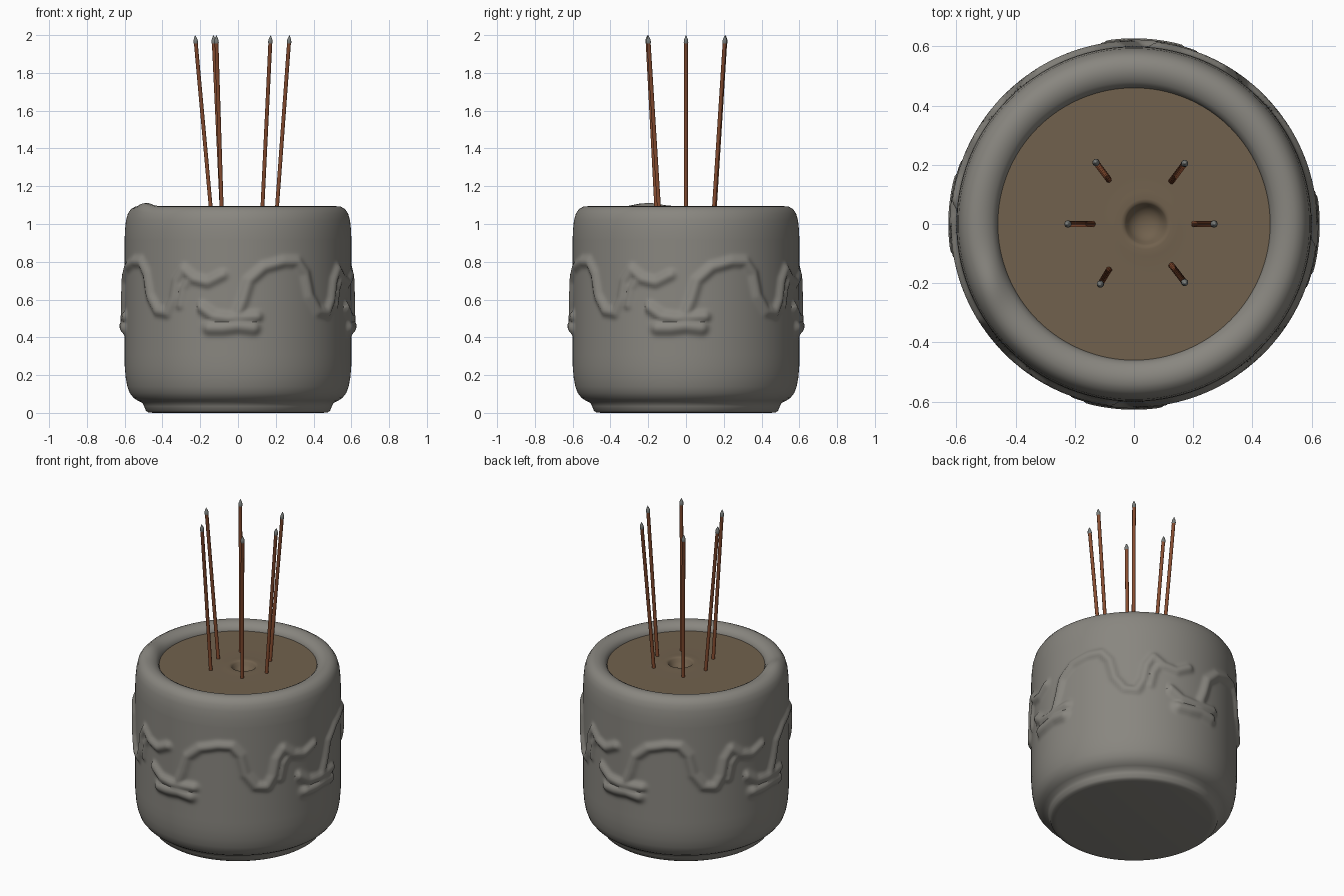
import bpy, math
from mathutils import Vector

if "Cube" in bpy.data.objects:
    bpy.data.objects.remove(bpy.data.objects["Cube"])


def material(name, rgb):
    m = bpy.data.materials.new(name)
    m.diffuse_color = (*rgb, 1)
    m.use_nodes = True
    m.node_tree.nodes["Principled BSDF"].inputs["Base Color"].default_value = m.diffuse_color
    return m


STONE = material("grey_stone", (0.25, 0.24, 0.215))
SAND = material("brown_sand", (0.165, 0.12, 0.075))
STICK = material("rust_brown", (0.25, 0.075, 0.03))
ASH = material("grey_ash", (0.20, 0.21, 0.20))


def make_object(name, verts, faces, mats):
    me = bpy.data.meshes.new(name)
    me.from_pydata(verts, [], faces)
    for m in mats:
        me.materials.append(m)
    ob = bpy.data.objects.new(name, me)
    bpy.context.collection.objects.link(ob)
    me.polygons.foreach_set("use_smooth", [True] * len(me.polygons))
    return ob


def ring_faces(rings, n):
    return [(i * n + j, i * n + (j + 1) % n, (i + 1) * n + (j + 1) % n, (i + 1) * n + j)
            for i in range(rings - 1) for j in range(n)]


# Carved relief: strokes in (arc length, height), repeated on four sides
PERIOD = 2 * math.pi * 0.6 / 4
STROKES = [
    (0.017, 0.026, [(-0.01, 0.50), (0.03, 0.60), (0.06, 0.70), (0.14, 0.77), (0.25, 0.80),
                    (0.33, 0.80), (0.38, 0.74), (0.41, 0.62), (0.47, 0.54), (0.54, 0.53),
                    (0.58, 0.60), (0.60, 0.70), (0.64, 0.76), (0.70, 0.71), (0.78, 0.69),
                    (0.86, 0.73)]),
    (0.020, 0.028, [(-0.20, 0.56), (-0.13, 0.51), (-0.05, 0.50), (0.10, 0.51)]),
    (0.024, 0.034, [(-0.15, 0.45), (-0.08, 0.45), (0.0, 0.46), (0.08, 0.45)]),
    (0.012, 0.022, [(0.62, 0.57), (0.64, 0.66), (0.69, 0.73)]),
]


def seg_dist2(p, a, b):
    dx, dy = b[0] - a[0], b[1] - a[1]
    t = ((p[0] - a[0]) * dx + (p[1] - a[1]) * dy) / (dx * dx + dy * dy)
    t = min(1, max(0, t))
    return (p[0] - a[0] - t * dx) ** 2 + (p[1] - a[1] - t * dy) ** 2


def relief(s, z):
    if not 0.33 < z < 0.9:
        return 0
    s = (s + 0.22) % PERIOD - 0.22
    best = 0
    for amp, w, pts in STROKES:
        for off in (0, PERIOD):
            p = (s + off, z)
            d2 = min(seg_dist2(p, a, b) for a, b in zip(pts, pts[1:]))
            best = max(best, amp * math.exp(-(d2 / (w * w)) ** 1.3))
    return best * 1.15


# Pot: lathed profile with relief and a small lump on the rim
profile = [(0.0, 0.0), (0.45, 0.0), (0.475, 0.003), (0.488, 0.012), (0.497, 0.035), (0.505, 0.052),
           (0.53, 0.064), (0.553, 0.08), (0.573, 0.105), (0.586, 0.14), (0.595, 0.19), (0.6, 0.25)]
profile += [(0.6, 0.25 + 0.0115 * i) for i in range(5, 60)]
profile += [(0.598, 0.97), (0.593, 1.02), (0.583, 1.055), (0.566, 1.08), (0.543, 1.092),
            (0.52, 1.094), (0.50, 1.09), (0.48, 1.08), (0.467, 1.067), (0.46, 1.05),
            (0.458, 1.02), (0.456, 0.97)]
N = 288
verts = []
for r, z in profile:
    for j in range(N):
        a = 2 * math.pi * j / N
        rr = r + relief((a + math.pi / 2) * 0.6, z) if r > 0.59 else r
        x, y, zz = rr * math.cos(a), rr * math.sin(a), z
        if z > 1.03 and r > 0.47:
            zz += 0.018 * math.exp(-((x + 0.49) / 0.055) ** 2 - ((y + 0.21) / 0.10) ** 2)
        verts.append((x, y, zz))
pot = make_object("pot", verts, ring_faces(len(profile), N), [STONE])

# Sand fill with an off-centre round hollow
HOLE_X = 0.04
sand_profile = [(0.0, -0.05), (0.025, -0.047), (0.045, -0.038), (0.06, -0.022), (0.068, -0.006),
                (0.075, 0.001), (0.085, 0.003), (0.11, 0.001), (0.15, 0.0), (0.25, 0.0), (0.462, 0.0)]
M = 96
verts = []
for r, dz in sand_profile:
    k = max(0, (r - 0.11) / (0.462 - 0.11))
    cx = HOLE_X * (1 - k)
    for j in range(M):
        a = 2 * math.pi * j / M
        verts.append((cx + r * math.cos(a), r * math.sin(a), 1.05 + dz))
make_object("sand", verts, ring_faces(len(sand_profile), M), [SAND])


# Incense sticks: thin leaning rods with pointed ash tips
def incense(name, base, tip):
    b = Vector((*base, 1.04))
    t = Vector((*tip, 2.0))
    axis = (t - b).normalized()
    u = axis.orthogonal().normalized()
    v = axis.cross(u)
    length = (t - b).length
    rings = [(-0.04, 0.0), (-0.04, 0.0105), (length - 0.045, 0.0105), (length - 0.04, 0.0125),
             (length - 0.025, 0.011), (length - 0.01, 0.005), (length, 0.0)]
    n = 12
    vs = [b + axis * h + (u * math.cos(2 * math.pi * j / n) + v * math.sin(2 * math.pi * j / n)) * r
          for h, r in rings for j in range(n)]
    ob = make_object(name, vs, ring_faces(len(rings), n), [STICK, ASH])
    for p in ob.data.polygons:
        p.material_index = 1 if p.index >= 2 * n else 0


for i, (base, tip) in enumerate([
        ((-0.085, 0.15), (-0.13, 0.21)), ((0.127, 0.145), (0.173, 0.207)),
        ((-0.14, 0.0), (-0.227, 0.0)), ((0.203, 0.0), (0.273, 0.0)),
        ((-0.085, -0.155), (-0.115, -0.205)), ((0.127, -0.14), (0.173, -0.20))]):
    incense(f"incense_stick_{i + 1}", base, tip)

# Merge the collapsed pole points and keep edges crisp
for ob in list(bpy.context.scene.objects):
    bpy.ops.object.select_all(action='DESELECT')
    ob.select_set(True)
    bpy.context.view_layer.objects.active = ob
    bpy.ops.object.mode_set(mode='EDIT')
    bpy.ops.mesh.select_all(action='SELECT')
    bpy.ops.mesh.remove_doubles(threshold=0.00001)
    bpy.ops.mesh.normals_make_consistent(inside=False)
    bpy.ops.object.mode_set(mode='OBJECT')
    bpy.ops.object.shade_smooth_by_angle(angle=math.radians(50))

# The open sand sheet must face upward
sand = bpy.data.objects["sand"]
if sum(p.normal.z * p.area for p in sand.data.polygons) < 0:
    sand.data.flip_normals()
